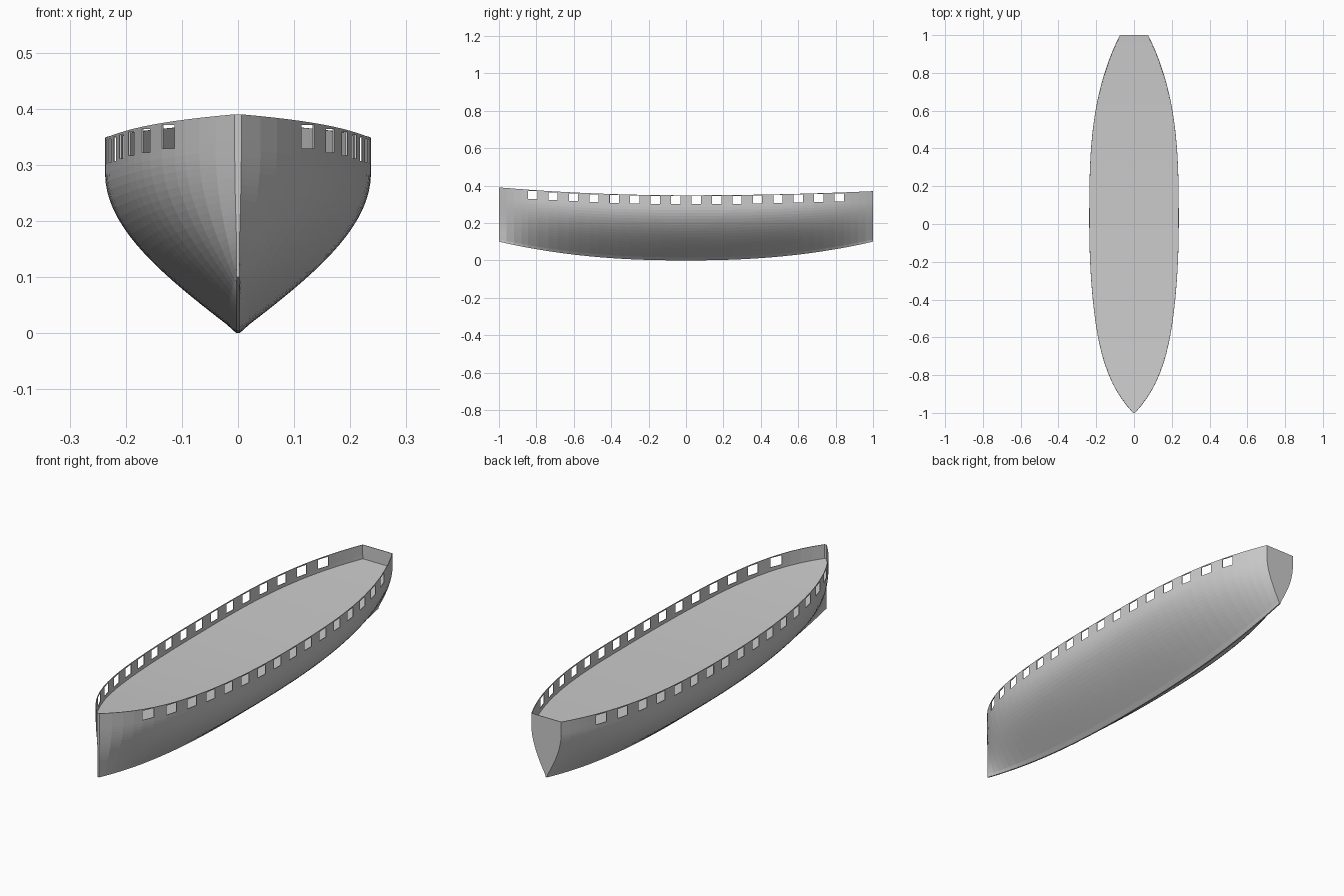
import bpy
import math

cube = bpy.data.objects.get("Cube")
if cube:
    bpy.data.objects.remove(cube, do_unlink=True)

grey = bpy.data.materials.new("plain_grey")
grey.use_nodes = True
COLOUR = (0.6, 0.6, 0.6, 1)
grey.diffuse_color = COLOUR
grey.node_tree.nodes["Principled BSDF"].inputs["Base Color"].default_value = COLOUR

PORTS = [-0.82 + 0.1093 * i for i in range(16)]
PORT_HALF = 0.025
DECK_DROP = 0.063
LOWER_ROWS = 18


# Hull lines
def half_beam(y):
    if y < 0:
        return 0.237 * (1 - 0.48 * y ** 2 - 0.495 * y ** 6)
    return 0.237 - 0.162 * y ** 3.1


def sheer(y):
    return 0.348 + (0.042 if y < 0 else 0.022) * y * y


def keel(y):
    return 0.1 * abs(y) ** 2.3


def half_width(y, z):
    t = (z - keel(y)) / (sheer(y) - keel(y))
    return max(0.003, half_beam(y) * math.sin(math.pi / 2 * min(1, t / 0.82)))


def make_object(name, verts, faces):
    mesh = bpy.data.meshes.new(name)
    mesh.from_pydata(verts, [], faces)
    mesh.materials.append(grey)
    obj = bpy.data.objects.new(name, mesh)
    bpy.context.collection.objects.link(obj)
    return obj


# Stations along the hull, with the gun port each one borders
stations = [(y, None) for y in (-1, -0.96, -0.92, -0.88)]
for p in PORTS:
    stations += [(p - PORT_HALF, p), (p + PORT_HALF, p)]
stations += [(y, None) for y in (0.88, 0.92, 0.96, 1)]


def section(y, port):
    """Cross-section from the left rail down round the keel to the right rail."""
    top, low = sheer(y), keel(y)
    ref = sheer(port) if port is not None else top
    deck = top - DECK_DROP
    heights = [top, ref - 0.005, ref - 0.047, deck]
    heights += [deck + (low - deck) * k / LOWER_ROWS for k in range(1, LOWER_ROWS + 1)]
    left = [(half_width(y, z), y, z) for z in heights]
    return left + [(-x, b, z) for x, b, z in reversed(left)]


rings = [section(y, p) for y, p in stations]
n = len(rings[0])
verts = [v for ring in rings for v in ring]
faces = []
for i in range(len(rings) - 1):
    port = stations[i][1]
    opening = port is not None and port == stations[i + 1][1]
    for j in range(n - 1):
        if opening and j in (1, n - 3):
            continue
        a, b = i * n + j, (i + 1) * n + j
        faces.append((a, a + 1, b + 1, b))

# Stem and transom close the two ends
last = (len(rings) - 1) * n
for j in range(n // 2 - 1):
    m = n - 1 - j
    faces.append((j, m, m - 1, j + 1))
    faces.append((last + j, last + j + 1, last + m - 1, last + m))

hull = make_object("hull", verts, faces)
shell = hull.modifiers.new("planking", 'SOLIDIFY')
shell.thickness = 0.003
shell.offset = -1

# Deck follows the sheer below the gun ports
deck_verts, deck_faces = [], []
for i, (y, p) in enumerate(stations):
    z = sheer(y) - DECK_DROP
    x = max(0.002, half_width(y, z) - 0.001)
    y = max(-0.999, min(0.999, y))
    deck_verts += [(x, y, z), (-x, y, z)]
    if i:
        k = 2 * i
        deck_faces.append((k - 2, k, k + 1, k - 1))
make_object("deck", deck_verts, deck_faces)
